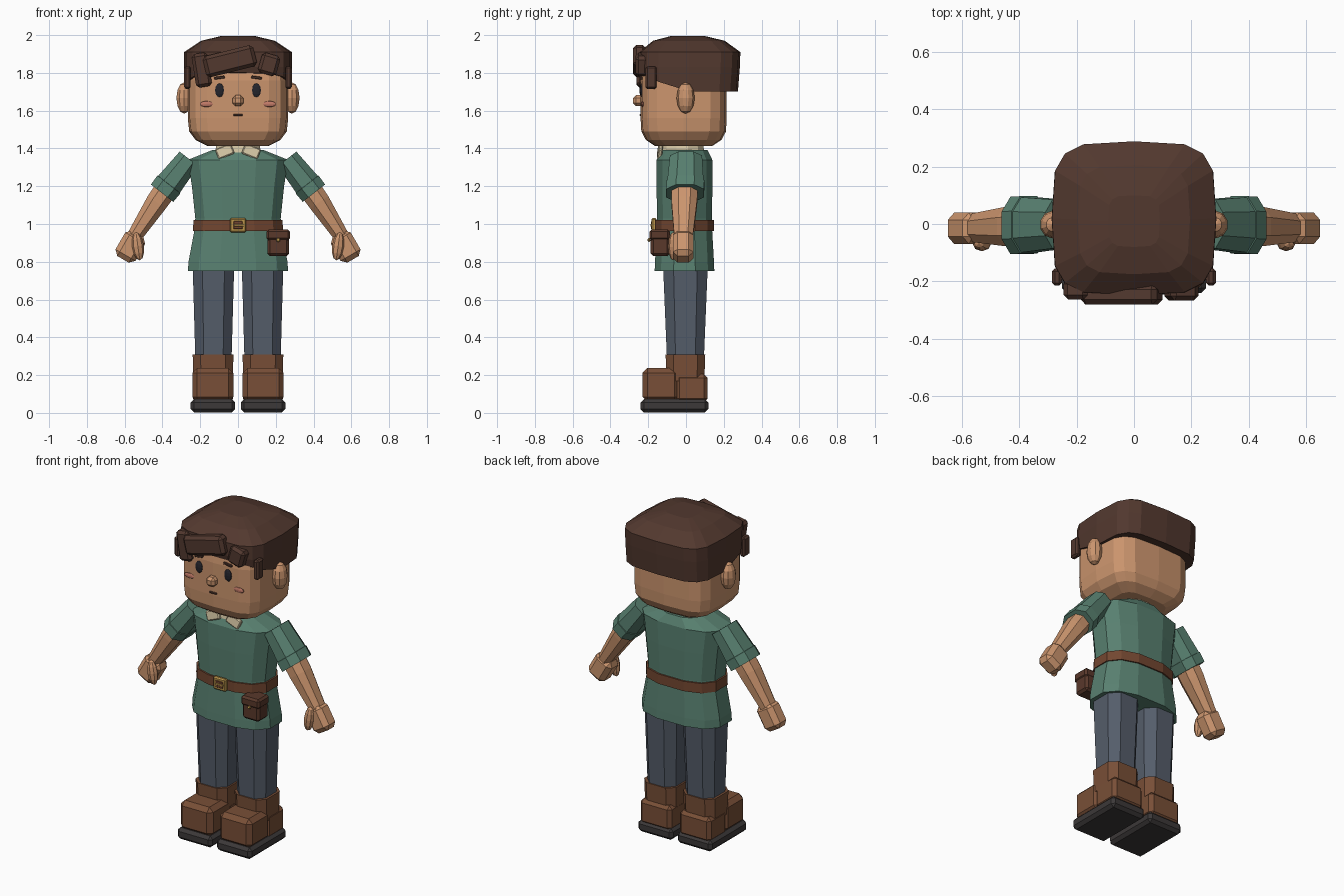
import bpy, bmesh
from math import sin, cos, pi, atan2, radians
from mathutils import Matrix, Vector, Euler

if "Cube" in bpy.data.objects:
    bpy.data.objects.remove(bpy.data.objects["Cube"])

COLORS = dict(skin=(.60, .30, .155), hair=(.085, .04, .028), green=(.098, .216, .162),
              trousers=(.09, .11, .145), leather=(.19, .078, .038), sole=(.045, .04, .04),
              strap=(.17, .062, .03), bag=(.10, .04, .024), gold=(.50, .30, .07),
              cream=(.68, .58, .38), dark=(.018, .018, .025), blush=(.55, .20, .14))
MATS = {}
for key, rgb in COLORS.items():
    MATS[key] = bpy.data.materials.new(key)
    MATS[key].diffuse_color = (*rgb, 1)


def finish(name, bm, mat, mirror):
    bmesh.ops.recalc_face_normals(bm, faces=bm.faces)
    me = bpy.data.meshes.new(name)
    bm.to_mesh(me)
    bm.free()
    me.materials.append(MATS[mat])
    ob = bpy.data.objects.new(name, me)
    bpy.context.collection.objects.link(ob)
    if mirror:
        ob.modifiers.new("mirror", 'MIRROR')
    return ob


def loft(name, mat, rings, n=8, e=2.0, half=True, tilt=0.0, mirror=False, shape=None):
    """Skin superellipse rings (x, y, z, half width, half depth), tilted about Y."""
    unit = []
    for i in range(n):
        a = 2 * pi * (i + (.5 if half else 0)) / n
        c, s = cos(a), sin(a)
        unit.append([abs(v) ** (2 / e) * (1 if v > 0 else -1) for v in (c, s)])
    mx = max(u[0] for u in unit)
    my = max(u[1] for u in unit)
    rot = Matrix.Rotation(tilt, 3, 'Y')
    bm = bmesh.new()
    loops = []
    for k, (x, y, z, rx, ry) in enumerate(rings):
        loop = []
        for u, v in unit:
            p = Vector((x, y, z)) + rot @ Vector((u / mx * rx, v / my * ry, 0))
            loop.append(bm.verts.new(shape(k, p) if shape else p))
        loops.append(loop)
    for a, b in zip(loops, loops[1:]):
        for i in range(n):
            j = (i + 1) % n
            bm.faces.new((a[i], a[j], b[j], b[i]))
    ends = [bm.faces.new(loops[0][::-1]), bm.faces.new(loops[-1])]
    bmesh.ops.poke(bm, faces=ends)
    return finish(name, bm, mat, mirror)


def place(loc, rot, size):
    return Matrix.LocRotScale(Vector(loc), Euler([radians(a) for a in rot]), Vector(size))


def box(name, mat, loc, size, rot=(0, 0, 0), bevel=.01, seg=1, mirror=False):
    bm = bmesh.new()
    bmesh.ops.create_cube(bm, size=1, matrix=place(loc, rot, size))
    if bevel:
        bmesh.ops.bevel(bm, geom=bm.edges[:], offset=bevel, segments=seg,
                        profile=.5, affect='EDGES')
    return finish(name, bm, mat, mirror)


def ball(name, mat, loc, radii, rot=(0, 0, 0), mirror=False, u=10, v=6):
    bm = bmesh.new()
    bmesh.ops.create_uvsphere(bm, u_segments=u, v_segments=v, radius=1,
                              matrix=place(loc, rot, radii))
    return finish(name, bm, mat, mirror)


# Head, ears and face
cy = -.0125
loft("head", "skin", [(0, cy, 1.412, .16, .15), (0, cy, 1.445, .225, .2), (0, cy, 1.49, .258, .224),
                      (0, cy, 1.56, .266, .228), (0, cy, 1.76, .266, .228),
                      (0, cy, 1.88, .25, .21), (0, cy, 1.94, .17, .14)], n=16, e=4, half=False)
ball("ear", "skin", (.285, -.002, 1.667), (.043, .048, .083), mirror=True)
ball("eye", "dark", (.098, -.236, 1.708), (.025, .01, .037), mirror=True)
box("brow", "hair", (.098, -.238, 1.775), (.056, .014, .014), (0, 8, 0), .003, mirror=True)
ball("cheek", "blush", (.167, -.231, 1.635), (.036, .008, .016), mirror=True)
box("nose", "skin", (0, -.252, 1.653), (.06, .056, .058), bevel=.016)
box("mouth", "hair", (0, -.24, 1.577), (.05, .012, .012), bevel=.004)


# Hair cap with a hairline that rises toward the forehead
def hairline(k, p):
    if k == 0 and p.y < .01:
        p.z += .1 * min(1, -(p.y - .01) / .25) ** 1.4
    return p


loft("hair_cap", "hair", [(0, .017, 1.702, .283, .258), (0, .018, 1.83, .287, .267),
                          (0, .02, 1.91, .286, .268), (0, .015, 1.97, .195, .19),
                          (0, .01, 1.995, .09, .09)], n=16, e=4, half=False, shape=hairline)
box("fringe_slab", "hair", (-.043, -.246, 1.862), (.275, .07, .115), (0, -14, 0), .018)
box("fringe_left", "hair", (-.192, -.228, 1.815), (.085, .07, .18), (0, -9, 0), .016)
box("fringe_right", "hair", (.165, -.232, 1.845), (.1, .07, .11), (0, 16, 0), .016)
box("sideburn", "hair", (.268, -.185, 1.775), (.035, .06, .12), (0, 0, 0), .01, mirror=True)

# Neck and collar
loft("neck", "skin", [(0, -.015, 1.36, .09, .09), (0, -.015, 1.43, .09, .09)], n=10)
loft("collar_band", "cream", [(0, -.02, 1.37, .125, .118), (0, -.02, 1.413, .115, .112)], n=12)
box("collar_flap", "cream", (.07, -.138, 1.384), (.09, .024, .058), (-8, 22, 0), .006, mirror=True)

# Tunic and belt
ty = -.008
loft("tunic", "green", [(0, ty, .75, .265, .158), (0, ty, .80, .262, .156), (0, ty, .96, .232, .147),
                        (0, ty, 1.03, .226, .145), (0, ty, 1.2, .244, .148),
                        (0, ty, 1.34, .265, .147), (0, ty, 1.392, .135, .122)], n=12, e=2.6)
loft("belt", "strap", [(0, ty, .962, .238, .155), (0, ty, 1.022, .236, .155)], n=12, e=2.6)
box("buckle", "gold", (0, -.17, .994), (.086, .026, .076), bevel=.007)
box("buckle_opening", "strap", (0, -.18, .994), (.05, .012, .042), bevel=.003)
box("buckle_prong", "gold", (.005, -.184, .994), (.05, .01, .012), bevel=.002)

# Belt pouch
box("pouch", "bag", (.213, -.137, .895), (.116, .1, .13), bevel=.014)
box("pouch_flap", "bag", (.213, -.14, .942), (.126, .108, .058), bevel=.012)
ball("pouch_button", "gold", (.213, -.196, .915), (.011, .008, .011), u=8, v=4)

# Sleeves, arms and hands
tilt = atan2(.14, -.18)
loft("sleeve", "green", [(.26, 0, 1.345, .062, .085), (.365, -.003, 1.21, .073, .096),
                         (.366, -.003, 1.209, .077, .1), (.402, -.005, 1.163, .075, .1)],
     e=2.4, tilt=tilt, mirror=True)
loft("forearm", "skin", [(.37, -.006, 1.2, .06, .07), (.43, -.009, 1.115, .058, .068),
                         (.548, -.013, .935, .04, .05)], e=2.3,
     tilt=atan2(.145, -.21), mirror=True)
box("hand", "skin", (.57, -.015, .88), (.122, .11, .155), (0, -30, 0), .026, mirror=True)
ball("thumb", "skin", (.53, -.068, .882), (.032, .027, .075), (0, 8, 0), mirror=True, u=8)

# Legs and boots
loft("leg", "trousers", [(.13, -.003, .29, .096, .098), (.13, -.003, .82, .111, .12)],
     e=2.8, mirror=True)
loft("boot_shaft", "leather", [(.132, -.003, .17, .104, .1), (.132, -.003, .31, .108, .105)],
     e=3.6, mirror=True)
box("boot_toe", "leather", (.133, -.133, .148), (.218, .196, .178), bevel=.026, mirror=True)
box("boot_heel", "leather", (.133, .03, .13), (.212, .17, .15), bevel=.02, mirror=True)
box("boot_sole", "sole", (.133, -.061, .0375), (.236, .36, .07), bevel=.018, mirror=True)

for m in bpy.data.materials:
    if m.users and not m.is_grease_pencil:
        m.use_nodes = True
        m.node_tree.nodes["Principled BSDF"].inputs["Base Color"].default_value = m.diffuse_color
